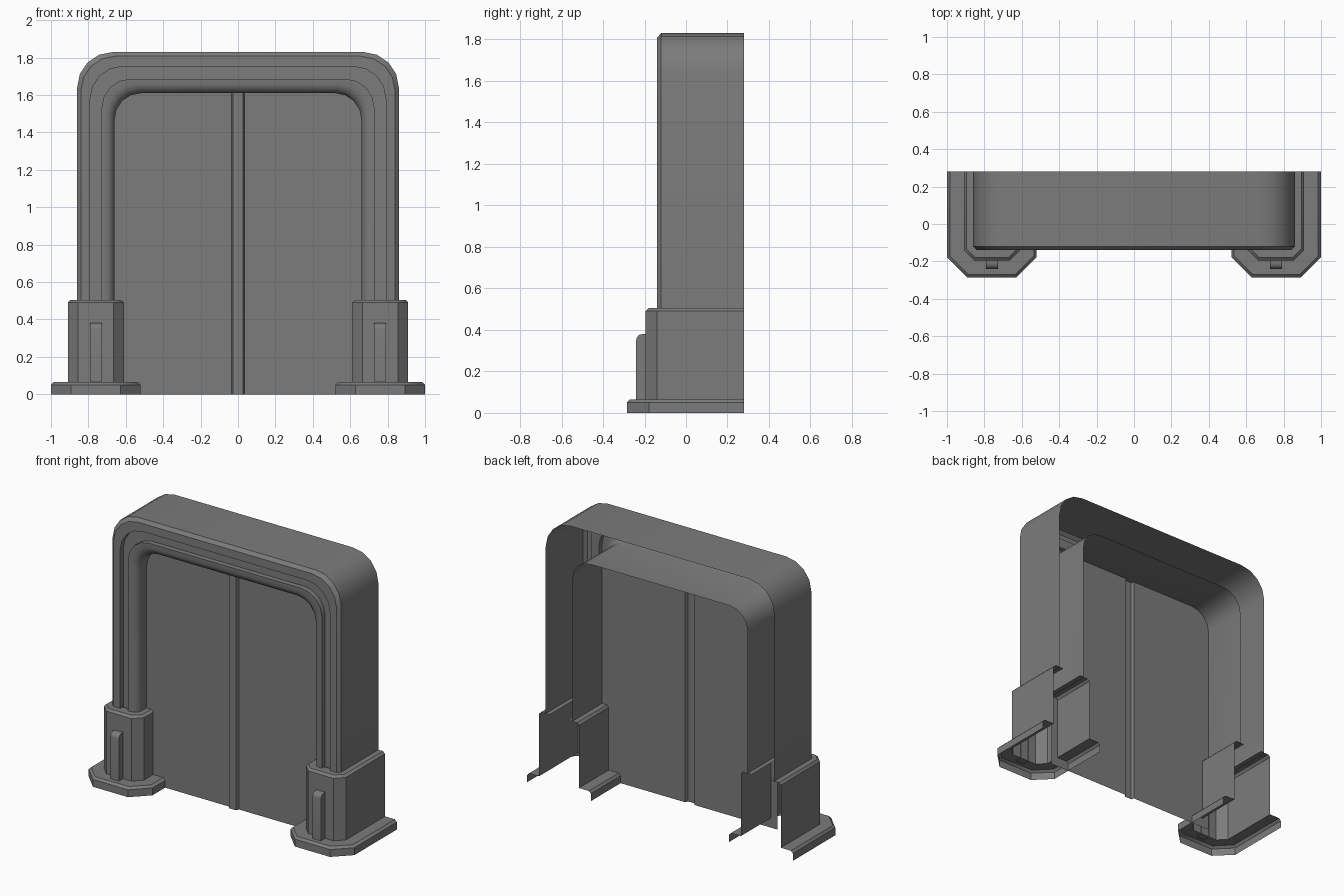
import bpy
import math

cube = bpy.data.objects.get("Cube")
if cube:
    bpy.data.objects.remove(cube, do_unlink=True)

grey = bpy.data.materials.new("mid_grey")
grey.use_nodes = True
colour = (0.2, 0.2, 0.2, 1)
grey.diffuse_color = colour
grey.node_tree.nodes["Principled BSDF"].inputs["Base Color"].default_value = colour

BACK = 0.28
DOOR_Y = -0.04


def add_mesh(name, verts, faces, mirror=True):
    mesh = bpy.data.meshes.new(name)
    mesh.from_pydata(verts, [], faces)
    mesh.materials.append(grey)
    ob = bpy.data.objects.new(name, mesh)
    bpy.context.collection.objects.link(ob)
    bpy.ops.object.select_all(action='DESELECT')
    ob.select_set(True)
    bpy.context.view_layer.objects.active = ob
    bpy.ops.object.shade_smooth_by_angle(angle=math.radians(32))
    if mirror:
        ob.modifiers.new("mirror", 'MIRROR').use_clip = True
    return ob


def loft(name, rows, mirror=True):
    """Skin a list of equally long point rows."""
    n = len(rows[0])
    verts = [p for row in rows for p in row]
    faces = [(i * n + j, i * n + j + 1, (i + 1) * n + j + 1, (i + 1) * n + j)
             for i in range(len(rows) - 1) for j in range(n - 1)]
    return add_mesh(name, verts, faces, mirror)


def arch_half(half, y, bottom, end=0.0, steps=4):
    """Half of a round-cornered arch, from the foot up to the middle."""
    top = 1.83 - (0.86 - half) * 1.1
    r = 0.14 + (half - 0.66) * 0.25
    pts = [(half, y, bottom)]
    for k in range(steps + 1):
        a = math.pi / 2 * k / steps
        pts.append((half - r + r * math.cos(a), y, top - r + r * math.sin(a)))
    pts.append((end, y, top))
    return pts


# Frame: outer shell, grooved front and rounded inner lining, open at the back
section = [(0.86, BACK), (0.86, -0.12), (0.84, -0.14), (0.79, -0.14),
           (0.79, -0.105), (0.73, -0.105), (0.73, -0.14), (0.70, -0.14),
           (0.68, -0.13), (0.665, -0.112), (0.66, -0.09), (0.66, BACK)]
loft("door_frame", [arch_half(h, y, 0.5) for h, y in section])

# Door panels either side of a raised centre strip
SEAM = 0.035
panel = arch_half(0.66, DOOR_Y, 0.0, end=SEAM) + [(SEAM, DOOR_Y, 0.0)]
add_mesh("door_panels", panel, [tuple(range(len(panel)))])
strip = [(-SEAM, DOOR_Y), (-0.027, DOOR_Y - 0.02),
         (0.027, DOOR_Y - 0.02), (SEAM, DOOR_Y)]
loft("centre_strip", [[(x, y, z) for x, y in strip] for z in (0.0, 1.61)], mirror=False)


def foot_outline(d, z):
    """Chamfered outline of a foot, grown by d, open at the back."""
    cx, half, front, c = 0.76, 0.15 + d, -0.195 - d, 0.055 + d * 0.586
    c = max(c, 0.005)
    side = [(half, BACK), (half, front + c), (half - c, front)]
    pts = [(cx - x, y) for x, y in side] + [(cx + x, y) for x, y in reversed(side)]
    return [(x, y, z) for x, y in pts]


# Feet: flared base, upright block and bevelled cap, open below and behind
layers = [(0.09, 0.0), (0.09, 0.05), (0.075, 0.065), (0.0, 0.065),
          (0.0, 0.49), (-0.015, 0.505), (-0.08, 0.505)]
loft("feet", [foot_outline(d, z) for d, z in layers])

# Upright ribs on the front of the feet, rounded at the top
R = 0.03
rib = [(-0.24, 0.06)]
for k in range(5):
    a = math.pi / 2 * k / 4
    rib.append((-0.24 + R - R * math.cos(a), 0.38 - R + R * math.sin(a)))
rib += [(-0.19, 0.38), (-0.19, 0.06)]
n = len(rib)
verts = [(x, y, z) for x in (0.728, 0.792) for y, z in rib]
faces = [(j, j + n, j + n + 1, j + 1) for j in range(n - 2)]
faces += [tuple(range(n)), tuple(range(2 * n - 1, n - 1, -1))]
add_mesh("foot_ribs", verts, faces)
